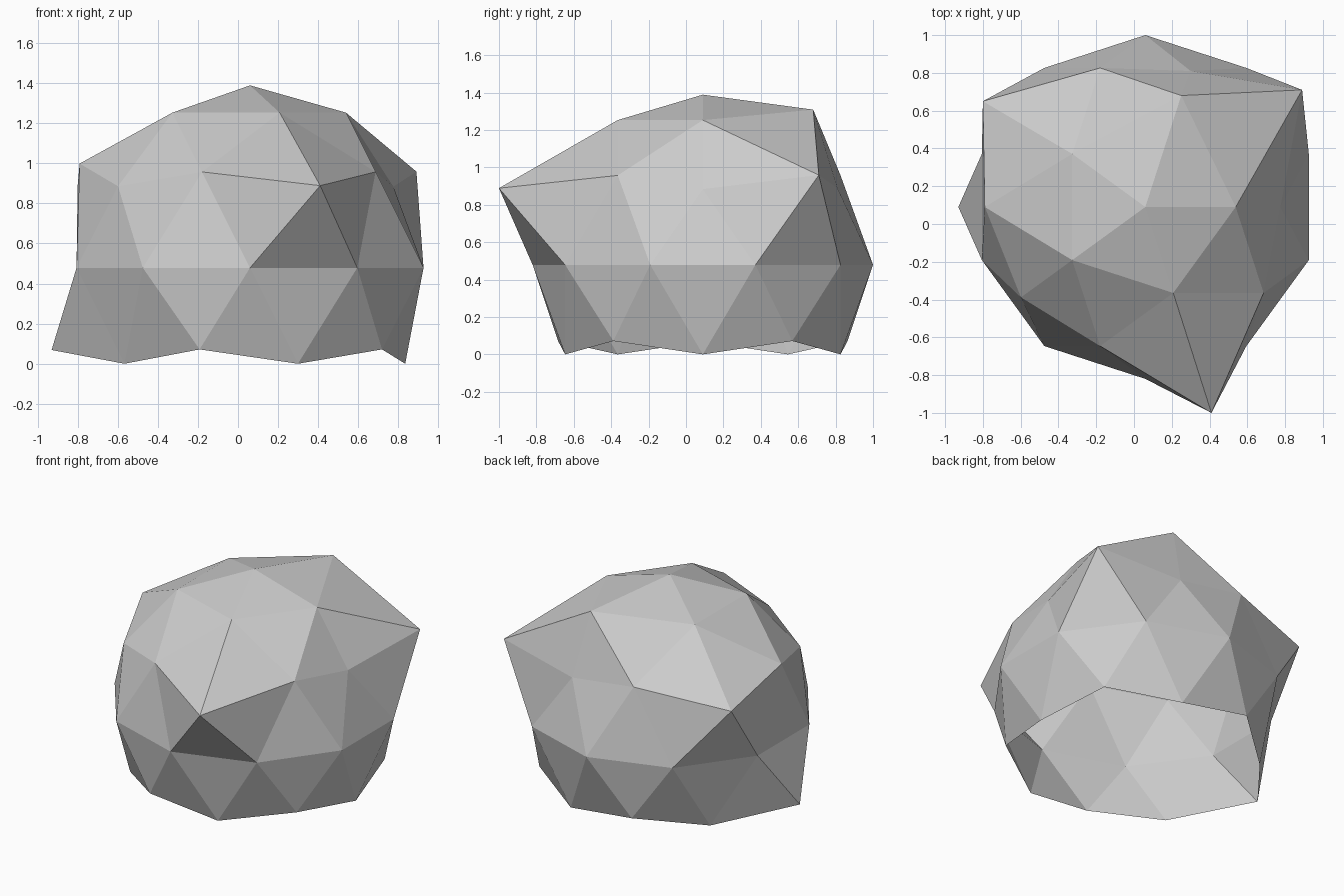
import bpy
import bmesh
from mathutils import Vector

cube = bpy.data.objects.get("Cube")
if cube:
    bpy.data.objects.remove(cube, do_unlink=True)

RADIUS = 0.91
CENTRE = Vector((0.06, 0.09, 0.48))

# Stone colour
stone = bpy.data.materials.new("stone_grey")
stone.use_nodes = True
grey = (0.6, 0.6, 0.6, 1.0)
stone.diffuse_color = grey
bsdf = next(n for n in stone.node_tree.nodes if n.type == 'BSDF_PRINCIPLED')
bsdf.inputs["Base Color"].default_value = grey

# Faceted ball
bm = bmesh.new()
bmesh.ops.create_icosphere(bm, subdivisions=2, radius=RADIUS)
bmesh.ops.translate(bm, verts=bm.verts, vec=CENTRE)

# Open underside with a zigzag rim
below = [v for v in bm.verts if v.co.z < -0.1]
bmesh.ops.delete(bm, geom=below, context='VERTS')


def pull(start, end):
    """Move the corner nearest to start onto end."""
    start = Vector(start)
    corner = min(bm.verts, key=lambda v: (v.co - start).length)
    corner.co = end


# Corners pulled out or pushed in to make the rock irregular
pull((0.31, -0.68, 0.89), (0.41, -1.00, 0.89))    # front spike
pull((0.69, 0.55, 0.96), (0.89, 0.71, 0.96))      # back spike, +x side
pull((-0.60, 0.57, 0.89), (-0.80, 0.65, 0.89))    # back bulge, -x side
pull((-0.71, 0.09, 0.96), (-0.79, 0.09, 1.00))    # shoulder, -x side
pull((0.21, 0.55, 1.25), (0.25, 0.68, 1.31))      # upper back bulge
pull((0.31, 0.86, 0.89), (0.30, 0.81, 0.89))      # back dent
pull((0.87, 0.09, 0.89), (0.775, 0.09, 0.885))    # side dent
pull((-0.75, 0.09, 0.07), (-0.93, 0.09, 0.07))    # flared rim corner

lowest = min(v.co.z for v in bm.verts)
bmesh.ops.translate(bm, verts=bm.verts, vec=(0, 0, -lowest))

mesh = bpy.data.meshes.new("rock")
bm.to_mesh(mesh)
bm.free()
mesh.materials.append(stone)
rock = bpy.data.objects.new("rock", mesh)
bpy.context.collection.objects.link(rock)
